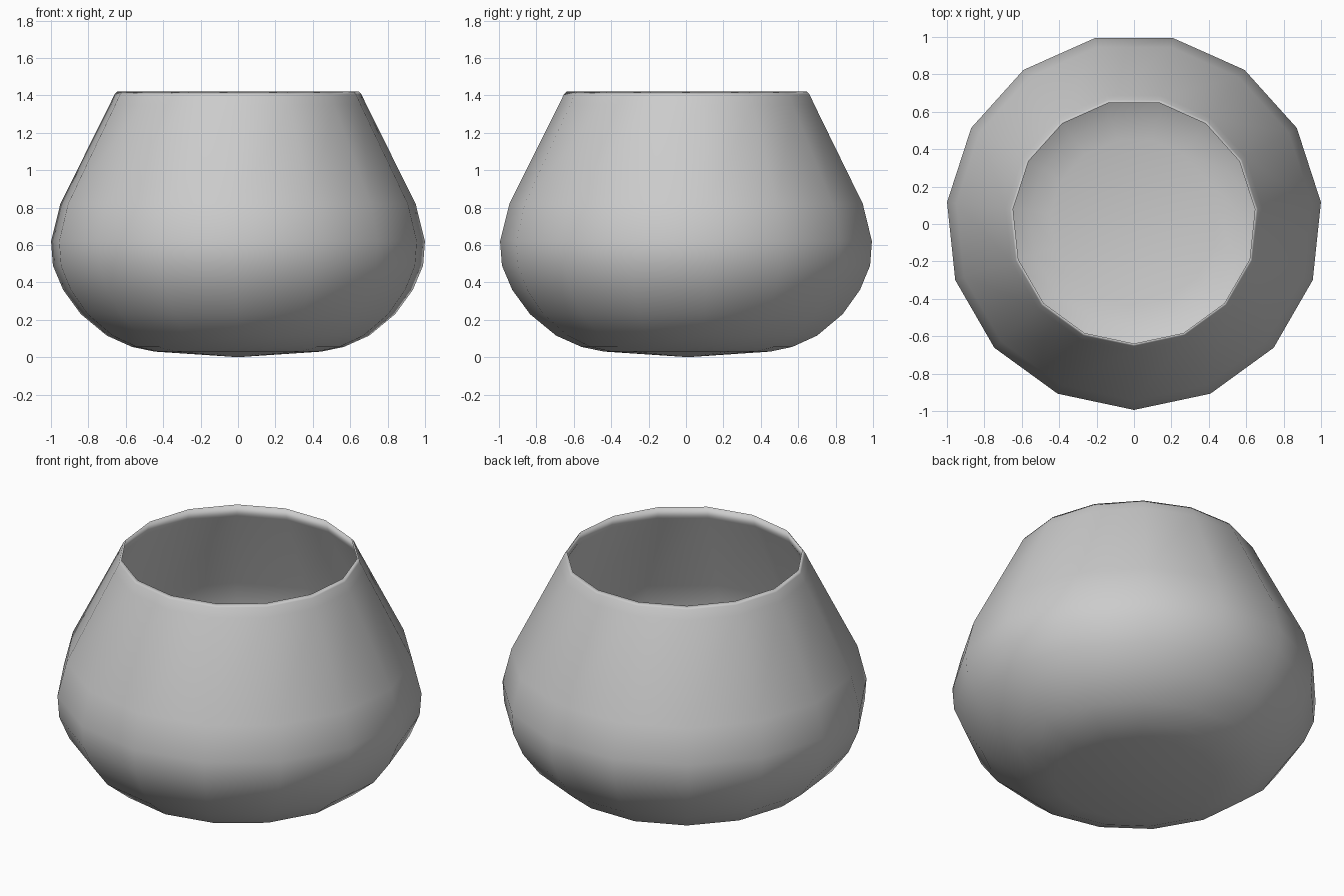
import bpy
import bmesh
from math import cos, sin, pi
from mathutils import Vector

cube = bpy.data.objects.get("Cube")
if cube:
    bpy.data.objects.remove(cube, do_unlink=True)

SIDES = 15
THICKNESS = 0.02
CENTRE_Y = 0.011

# Outer wall as (radius, height), from the base centre to the rim
outer = [Vector(p) for p in (
    (0, 0), (0.45, 0.03), (0.57, 0.055), (0.705, 0.115), (0.845, 0.23),
    (0.94, 0.36), (0.995, 0.49), (1.005, 0.62), (0.955, 0.82),
    (0.69, 1.35), (0.665, 1.403))]


def inset(points, depth):
    """Offset the profile towards the inside of the pot."""
    result = []
    for i, p in enumerate(points):
        along = points[min(i + 1, len(points) - 1)] - points[max(i - 1, 0)]
        along.normalize()
        result.append(p + Vector((-along.y, along.x)) * depth)
    result[0].x = 0
    return result


# Chamfered lip joins the outer and inner walls
inner = inset(outer, THICKNESS)[:-1]
profile = outer + [Vector((0.65, 1.42))] + inner[::-1]

bm = bmesh.new()
rings = []
for radius, height in profile:
    if radius == 0:
        rings.append([bm.verts.new((0, CENTRE_Y, height))] * SIDES)
        continue
    ring = []
    for i in range(SIDES):
        angle = 2 * pi * i / SIDES - pi / 2
        ring.append(bm.verts.new((radius * cos(angle),
                                  radius * sin(angle) + CENTRE_Y, height)))
    rings.append(ring)

# Skin neighbouring rings, with triangles at the two base centres
for low, high in zip(rings, rings[1:]):
    for i in range(SIDES):
        j = (i + 1) % SIDES
        corners = dict.fromkeys((low[i], low[j], high[j], high[i]))
        bm.faces.new(list(corners)).smooth = True

bmesh.ops.recalc_face_normals(bm, faces=bm.faces)
mesh = bpy.data.meshes.new("round_pot")
bm.to_mesh(mesh)
bm.free()
pot = bpy.data.objects.new("round_pot", mesh)
bpy.context.collection.objects.link(pot)
